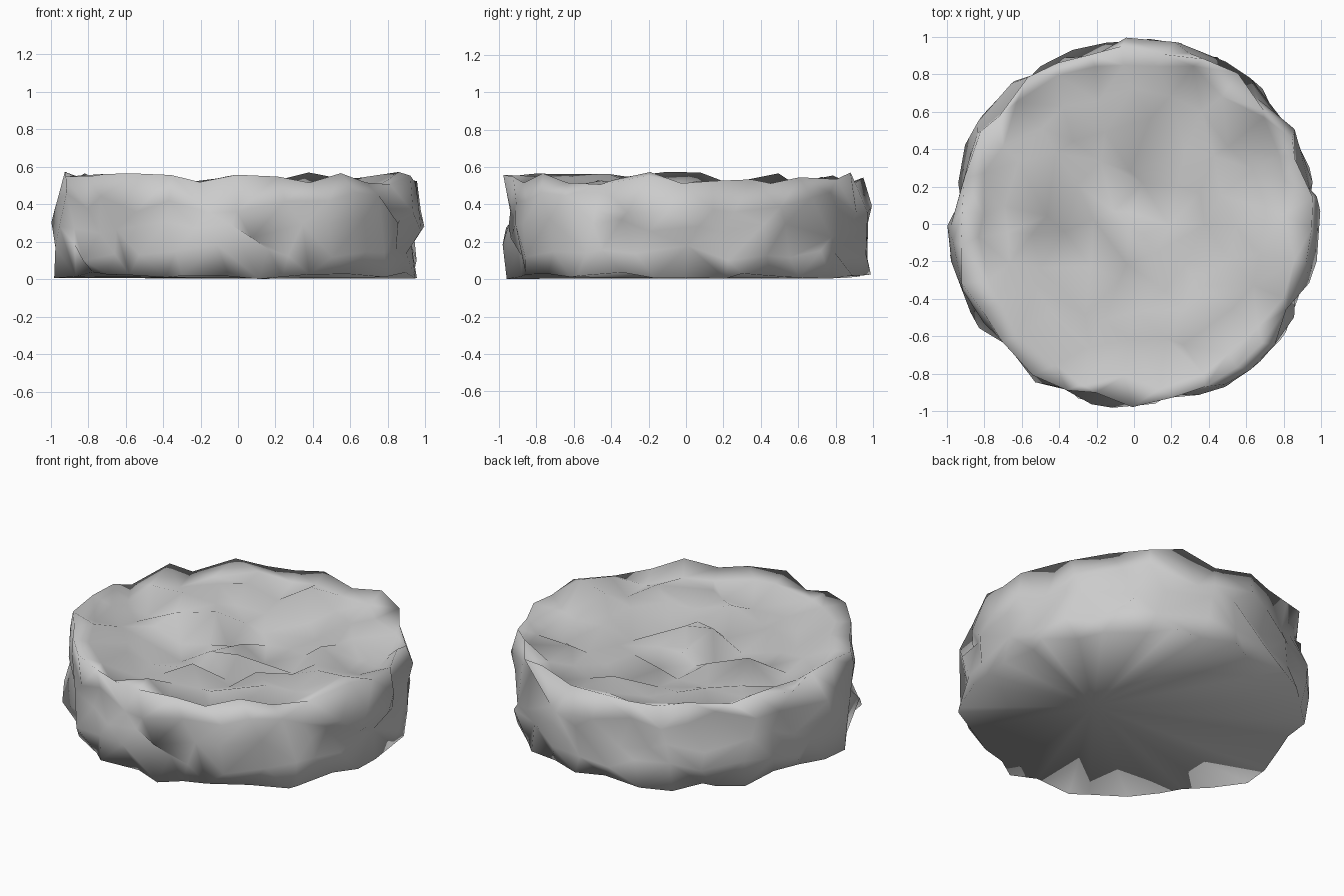
import bpy, bmesh, random
from math import sin, cos, pi
from mathutils import Vector
from mathutils.geometry import delaunay_2d_cdt

if "Cube" in bpy.data.objects:
    bpy.data.objects.remove(bpy.data.objects["Cube"])
random.seed(5)

stone = bpy.data.materials.new("grey_stone")
stone.use_nodes = True
stone.diffuse_color = (0.6, 0.6, 0.6, 1)
stone.node_tree.nodes["Principled BSDF"].inputs["Base Color"].default_value = (0.6, 0.6, 0.6, 1)

flat, solid = [], []


def jitter(amount):
    return random.uniform(-amount, amount)


def add_ring(spread, radius, height, count, rough, lift):
    """Rough ring of points: flat copy for triangulating, solid copy for the rock."""
    turn = random.random()
    for i in range(count):
        angle = 2 * pi * (i + turn + jitter(0.2)) / count
        flat.append(Vector((spread * cos(angle), spread * sin(angle))))
        r = min(radius + jitter(rough), 0.995)
        side = jitter(rough)
        solid.append(Vector((r * cos(angle) - side * sin(angle),
                             r * sin(angle) + side * cos(angle),
                             max(height + jitter(lift), 0))))


# Craggy top, slightly dished towards the middle
add_ring(0.05, 0.05, 0.43, 3, 0.02, 0.03)
for k in range(1, 6):
    r = 0.17 * k
    add_ring(r, r, 0.43 + 0.1 * r ** 1.5, int(2 * pi * r / 0.2) + 1, 0.06, 0.065)

# Rim, craggy wall and foot
add_ring(1.00, 0.95, 0.54, 30, 0.035, 0.035)
add_ring(1.15, 0.965, 0.41, 30, 0.06, 0.06)
add_ring(1.30, 0.965, 0.27, 30, 0.06, 0.06)
add_ring(1.45, 0.965, 0.14, 30, 0.06, 0.05)
add_ring(1.60, 0.955, 0.02, 34, 0.045, 0.02)

faces = delaunay_2d_cdt(flat, [], [], 0, 0.0001)[2]
bm = bmesh.new()
verts = [bm.verts.new(p) for p in solid]
for face in faces:
    bm.faces.new([verts[i] for i in face])

# Flat underside, fanned from one point
hub = bm.verts.new((0.25, -0.06, 0.005))
for edge in [e for e in bm.edges if e.is_boundary]:
    bm.faces.new((edge.verts[0], edge.verts[1], hub))
bmesh.ops.recalc_face_normals(bm, faces=bm.faces)

for face in bm.faces:
    face.smooth = True
mesh = bpy.data.meshes.new("rock_disc")
bm.to_mesh(mesh)
bm.free()
mesh.materials.append(stone)
rock = bpy.data.objects.new("rock_disc", mesh)
bpy.context.collection.objects.link(rock)
